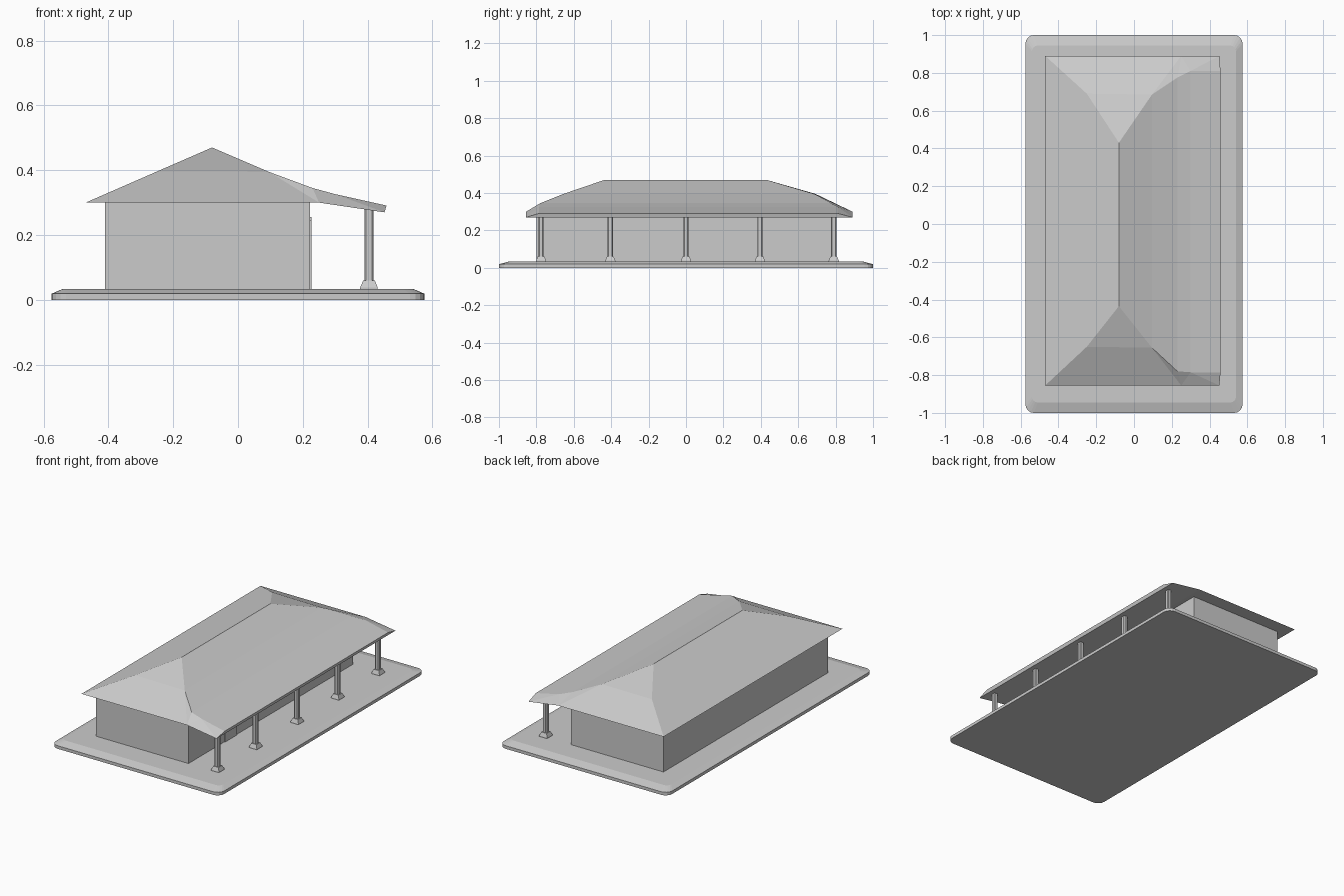
import bpy, bmesh, math

if "Cube" in bpy.data.objects:
    bpy.data.objects.remove(bpy.data.objects["Cube"])

grey = bpy.data.materials.new("plain_grey")
grey.diffuse_color = (0.6, 0.6, 0.6, 1)
grey.use_nodes = True
grey.node_tree.nodes["Principled BSDF"].inputs["Base Color"].default_value = grey.diffuse_color


def make(name, verts, faces):
    """Create a flat shaded mesh object with outward normals."""
    me = bpy.data.meshes.new(name)
    me.from_pydata(verts, [], faces)
    bm = bmesh.new()
    bm.from_mesh(me)
    bmesh.ops.recalc_face_normals(bm, faces=bm.faces)
    bm.to_mesh(me)
    bm.free()
    me.materials.append(grey)
    ob = bpy.data.objects.new(name, me)
    bpy.context.collection.objects.link(ob)
    return ob


def loft(name, rings):
    """Join equal closed rings into a capped solid."""
    n = len(rings[0])
    verts = [p for r in rings for p in r]
    faces = [tuple(range(n)), tuple(range(len(verts) - n, len(verts)))]
    for k in range(len(rings) - 1):
        for i in range(n):
            j = (i + 1) % n
            faces.append((k * n + i, k * n + j, k * n + n + j, k * n + n + i))
    return make(name, verts, faces)


def rounded(cx, cy, hx, hy, r, z, steps):
    """Rectangle outline with rounded (or chamfered, steps=1) corners."""
    pts = []
    for q, (sx, sy) in enumerate([(1, 1), (-1, 1), (-1, -1), (1, -1)]):
        for i in range(steps + 1):
            a = math.radians(90 * (q + i / steps))
            pts.append((cx + sx * (hx - r) + r * math.cos(a),
                        cy + sy * (hy - r) + r * math.sin(a), z))
    return pts


def rect(cx, cy, hx, hy, z):
    return [(cx + sx * hx, cy + sy * hy, z)
            for sx, sy in [(1, 1), (-1, 1), (-1, -1), (1, -1)]]


def box(name, x0, x1, y0, y1, z0, z1):
    c = ((x0 + x1) / 2, (y0 + y1) / 2, (x1 - x0) / 2, (y1 - y0) / 2)
    return loft(name, [rect(*c, z0), rect(*c, z1)])


# Ground slab with rounded corners and sloped rim
loft("ground_slab", [rounded(0, 0, 0.575, 1.0, 0.045, 0.0, 4),
                     rounded(0, 0, 0.575, 1.0, 0.045, 0.019, 4),
                     rounded(0, 0, 0.54, 0.945, 0.03, 0.034, 4)])

# House body, with thin door and window panels facing the porch
box("house_walls", -0.41, 0.222, -0.80, 0.805, 0.034, 0.30)
box("door", 0.21, 0.227, -0.45, -0.335, 0.034, 0.245)
box("window", 0.21, 0.227, 0.015, 0.135, 0.125, 0.255)

# Porch posts on tapered footings
for i, y in enumerate([-0.775, -0.405, 0.0, 0.395, 0.79]):
    x = 0.404
    loft(f"post_{i}", [rounded(x, y, 0.014, 0.014, 0.005, z, 1)
                       for z in (0.05, 0.278)])
    loft(f"post_footing_{i}", [rect(x, y, 0.027, 0.027, 0.033),
                               rect(x, y, 0.027, 0.027, 0.038),
                               rect(x, y, 0.018, 0.018, 0.060)])

# Hipped roof that flattens out over the porch; one section for each end.
# Points: eave, left hip, ridge, right hips, porch eave top, soffit corners
xz = [(-0.47, 0.30), (-0.25, 0.396), (-0.08, 0.47), (0.095, 0.395),
      (0.23, 0.345), (0.30, 0.326), (0.458, 0.291), (0.25, 0.30), (0.452, 0.27)]
front = [-0.855, -0.65, -0.435, -0.655, -0.78, -0.785, -0.785, -0.855, -0.855]
back = [0.89, 0.69, 0.43, 0.685, 0.775, 0.81, 0.81, 0.89, 0.89]
n = len(xz)
verts = [(x, y, z) for ys in (front, back) for (x, z), y in zip(xz, ys)]
faces = [(0, 1, 2, n + 2, n + 1, n)]                       # left slope
for a, b in [(2, 3), (3, 4), (4, 5), (5, 6), (6, 8), (8, 7), (7, 0)]:
    faces.append((a, b, n + b, n + a))                     # right slope, fascia, soffit
for o in (0, n):                                           # hip ends
    for f in [(0, 7, 3, 1), (1, 3, 2), (7, 4, 3), (7, 5, 4), (7, 8, 5), (8, 6, 5)]:
        faces.append(tuple(o + i for i in f))
make("roof", verts, faces)
